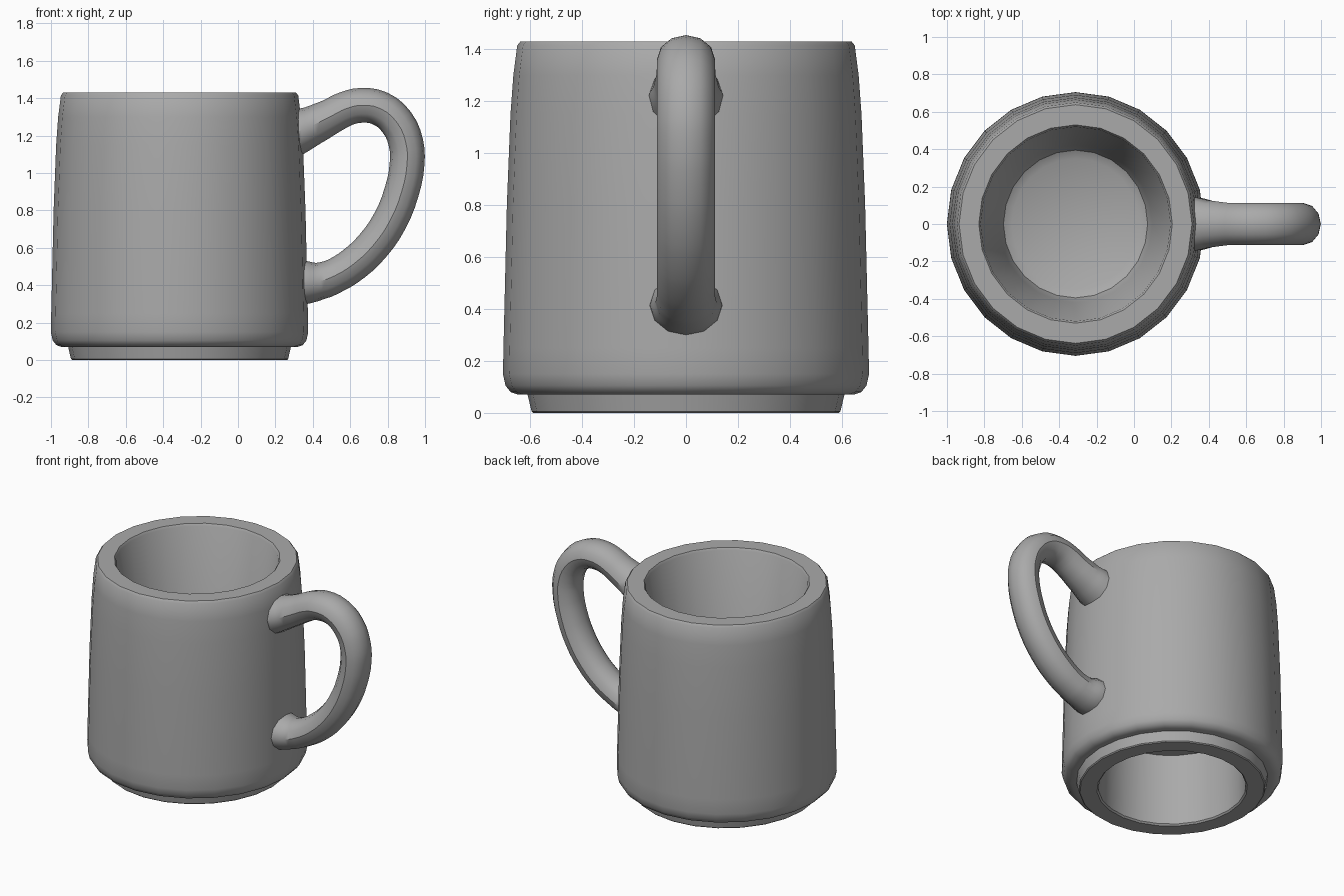
import bpy
import bmesh
import math
from mathutils import Vector

cube = bpy.data.objects.get("Cube")
if cube:
    bpy.data.objects.remove(cube, do_unlink=True)

# Single ceramic colour
ceramic = bpy.data.materials.new("grey ceramic")
ceramic.use_nodes = True
ceramic.diffuse_color = (0.4, 0.4, 0.4, 1)
ceramic.node_tree.nodes["Principled BSDF"].inputs["Base Color"].default_value = (0.4, 0.4, 0.4, 1)


def activate(obj):
    bpy.ops.object.select_all(action='DESELECT')
    obj.select_set(True)
    bpy.context.view_layer.objects.active = obj


def lathe(name, profile, sides, squash, centre_x):
    """Spin an (r, z) profile about z into a slightly oval body."""
    bm = bmesh.new()
    verts = [bm.verts.new((r, 0, z)) for r, z in profile]
    edges = [bm.edges.new(pair) for pair in zip(verts, verts[1:])]
    bmesh.ops.spin(bm, geom=verts + edges, cent=(0, 0, 0), axis=(0, 0, 1),
                   angle=math.tau, steps=sides, use_duplicate=False)
    bmesh.ops.remove_doubles(bm, verts=bm.verts, dist=0.0005)
    bmesh.ops.recalc_face_normals(bm, faces=bm.faces)
    bmesh.ops.scale(bm, vec=(squash, 1, 1), verts=bm.verts)
    bmesh.ops.translate(bm, vec=Vector((centre_x, 0, 0)), verts=bm.verts)
    mesh = bpy.data.meshes.new(name)
    bm.to_mesh(mesh)
    bm.free()
    obj = bpy.data.objects.new(name, mesh)
    bpy.context.collection.objects.link(obj)
    return obj


# Mug body: hollow underside, foot ring, tapered wall, rim and cup interior
underside = [(0, 0.5), (0.46, 0.5), (0.47, 0.01), (0.48, 0)]
foot = [(0.588, 0), (0.595, 0.006), (0.61, 0.07)]
wall = [(0.645, 0.07), (0.675, 0.08), (0.695, 0.105), (0.705, 0.15), (0.703, 0.25),
        (0.69, 0.8), (0.676, 1.15), (0.665, 1.3), (0.65, 1.415), (0.638, 1.43)]
interior = [(0.53, 1.43), (0.52, 1.415), (0.42, 0.65), (0.395, 0.585), (0.35, 0.56), (0, 0.56)]
body = lathe("mug_body", underside + foot + wall + interior, 24, 0.976, -0.3125)

# Handle: looped tube, flared where it meets the wall (x, z, thickness factor)
path = [(0.27, 1.2, 1.45), (0.34, 1.23, 1.32), (0.4, 1.255, 1.16), (0.5, 1.305, 1.02),
        (0.58, 1.345, 1), (0.66, 1.362, 1), (0.76, 1.345, 1), (0.85, 1.27, 1),
        (0.898, 1.16, 1), (0.904, 1.05, 1), (0.875, 0.9, 1), (0.81, 0.74, 1),
        (0.72, 0.61, 1), (0.62, 0.515, 1), (0.52, 0.452, 1), (0.44, 0.423, 1.08),
        (0.365, 0.415, 1.3), (0.28, 0.415, 1.4)]
curve = bpy.data.curves.new("handle", 'CURVE')
curve.dimensions = '3D'
curve.bevel_depth = 0.093
curve.bevel_resolution = 4
curve.resolution_u = 3
curve.use_fill_caps = True
spline = curve.splines.new('BEZIER')
spline.bezier_points.add(len(path) - 1)
for point, (x, z, thickness) in zip(spline.bezier_points, path):
    point.co = (x, 0, z)
    # Flare widens less sideways than in the plane of the loop
    point.radius = 1 + (thickness - 1) * 0.8
    point.handle_left_type = point.handle_right_type = 'AUTO'
handle = bpy.data.objects.new("handle", curve)
bpy.context.collection.objects.link(handle)
handle.scale.y = 1.2
activate(handle)
bpy.ops.object.convert(target='MESH')
handle = bpy.context.view_layer.objects.active
bpy.ops.object.transform_apply(location=False, rotation=False, scale=True)

for obj in (body, handle):
    obj.data.materials.clear()
    obj.data.materials.append(ceramic)
    activate(obj)
    bpy.ops.object.shade_smooth_by_angle(angle=math.radians(35))
